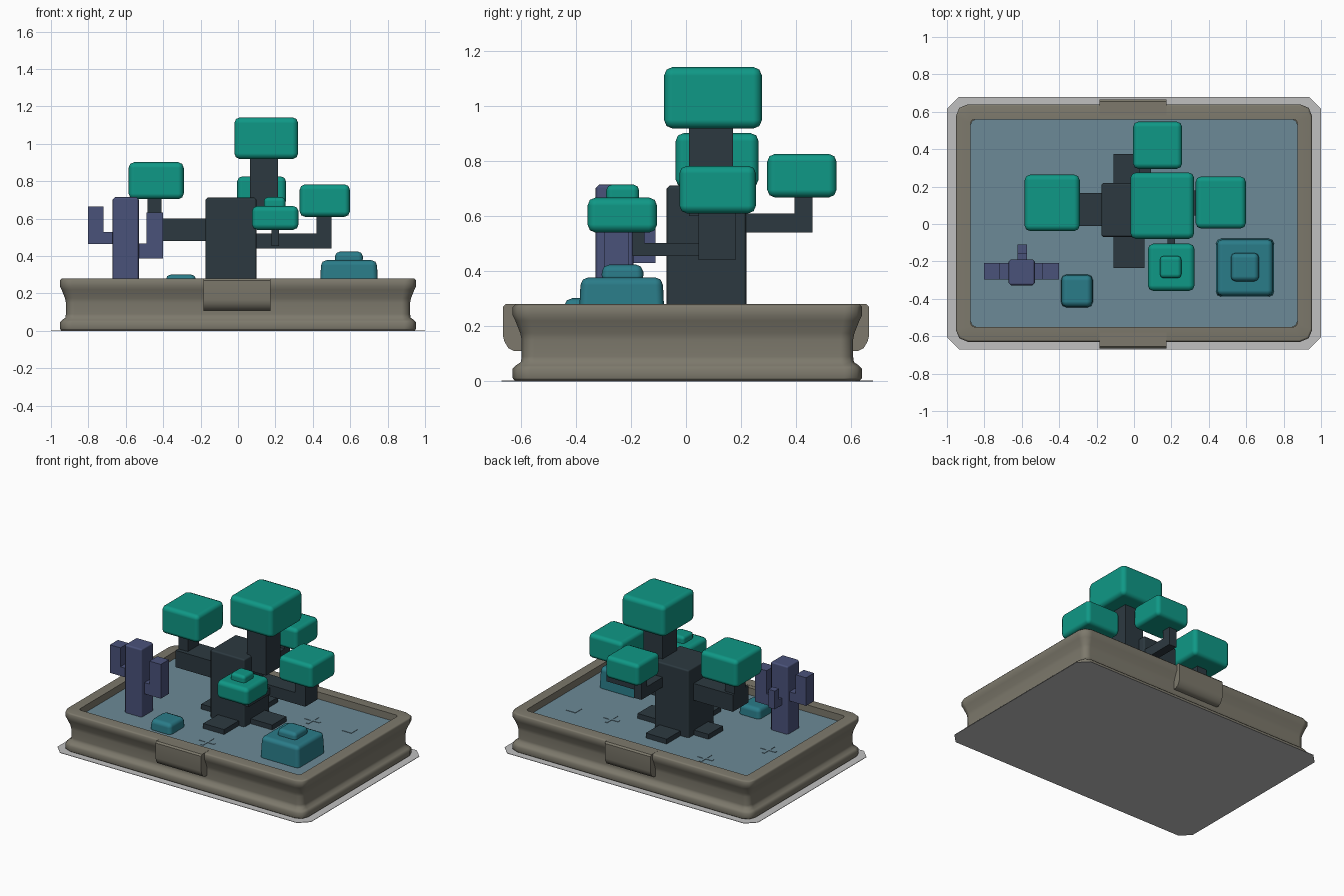
import bpy, bmesh
from math import radians, cos, sin
from mathutils import Vector

cube = bpy.data.objects.get("Cube")
if cube:
    bpy.data.objects.remove(cube, do_unlink=True)


def material(name, *rgb):
    """Flat material from 0-255 display values, stored as linear."""
    lin = [(c / 255 / 12.92) if c < 11 else ((c / 255 + 0.055) / 1.055) ** 2.4 for c in rgb]
    m = bpy.data.materials.new(name)
    m.use_nodes = True
    m.diffuse_color = (*lin, 1)
    bsdf = m.node_tree.nodes["Principled BSDF"]
    bsdf.inputs["Base Color"].default_value = (*lin, 1)
    bsdf.inputs["Roughness"].default_value = 0.9
    return m


STONE = material("tray_stone", 125, 121, 108)
SAND = material("blue_sand", 108, 138, 151)
BARK = material("dark_bark", 44, 57, 64)
LEAF = material("teal_leaf", 15, 152, 134)
CACTUS = material("violet_cactus", 74, 82, 122)
ROCK = material("teal_rock", 42, 124, 137)
SHADE = material("light_grey_base", 192, 192, 192)


def add_object(name, bm, mat):
    bmesh.ops.recalc_face_normals(bm, faces=bm.faces)
    me = bpy.data.meshes.new(name)
    bm.to_mesh(me)
    bm.free()
    me.materials.append(mat)
    ob = bpy.data.objects.new(name, me)
    bpy.context.collection.objects.link(ob)
    return ob


def box(name, mat, x, y, z, bevel=0, segments=2, taper=0):
    """Box from (min, max) ranges, optionally rounded and narrowed at the top."""
    bm = bmesh.new()
    bmesh.ops.create_cube(bm, size=1)
    lo = Vector((x[0], y[0], z[0]))
    hi = Vector((x[1], y[1], z[1]))
    for v in bm.verts:
        top = v.co.z > 0
        s = 1 - taper if top else 1
        v.co = (lo + hi) / 2 + Vector((v.co.x * s, v.co.y * s, v.co.z)) * (hi - lo)
    ob = add_object(name, bm, mat)
    if bevel:
        b = ob.modifiers.new("rounding", "BEVEL")
        b.width, b.segments, b.harden_normals = bevel, segments, True
        ob.data.polygons.foreach_set("use_smooth", [True] * len(ob.data.polygons))
    return ob


def outline(hx, hy, cut, steps):
    """Rectangle with rounded corners (steps=1 gives a chamfer)."""
    pts = []
    for i, (sx, sy) in enumerate([(1, 1), (-1, 1), (-1, -1), (1, -1)]):
        for k in range(steps + 1):
            a = radians(90 * (i + k / steps))
            pts.append((sx * (hx - cut) + cut * cos(a), sy * (hy - cut) + cut * sin(a)))
    return pts


def loft(name, mat, profile, hx, hy, cut, steps, smooth=True):
    """Stack of inset outlines, capped at both ends; profile is (inset, z)."""
    bm = bmesh.new()
    rings = []
    for inset, z in profile:
        pts = outline(hx - inset, hy - inset, max(cut - inset * 0.6, 0.02), steps)
        rings.append([bm.verts.new((px, py + 0.005, z)) for px, py in pts])
    for a, b in zip(rings, rings[1:]):
        for i in range(len(a)):
            j = (i + 1) % len(a)
            bm.faces.new((a[i], a[j], b[j], b[i]))
    bm.faces.new(rings[0])
    bm.faces.new(rings[-1])
    ob = add_object(name, bm, mat)
    if smooth:
        ob.data.polygons.foreach_set("use_smooth", [True] * len(ob.data.polygons))
        ob.data.set_sharp_from_angle(angle=radians(50))
        w = ob.modifiers.new("flat_weighting", "WEIGHTED_NORMAL")
        w.keep_sharp = True
    return ob


# Base sheet, tray and sand bed
loft("base_sheet", SHADE, [(0, 0), (0, 0.003)], 1.0, 0.675, 0.065, 1, False)
loft("tray", STONE,
     [(0.008, 0.003), (0, 0.012), (0, 0.045), (0.012, 0.058), (0.03, 0.07), (0.033, 0.09),
      (0.033, 0.15), (0.028, 0.175), (0.01, 0.22), (0, 0.24), (0, 0.27), (0.01, 0.28),
      (0.08, 0.28), (0.08, 0.22)], 0.953, 0.635, 0.065, 2)
SAND_Z = 0.23
loft("sand_bed", SAND, [(0, 0.215), (0, SAND_Z)], 0.874, 0.556, 0.03, 2, False)

# Clasps on the front and back of the tray, chamfered along the lower outer edge
for name, s in (("front_clasp", -1), ("back_clasp", 1)):
    bm = bmesh.new()
    prof = [(0.58, 0.11), (0.625, 0.11), (0.645, 0.12), (0.66, 0.145),
            (0.665, 0.165), (0.665, 0.27), (0.655, 0.281), (0.58, 0.281)]
    face = bm.faces.new([bm.verts.new((-0.185, s * y, z)) for y, z in prof])
    ext = bmesh.ops.extrude_face_region(bm, geom=[face])
    moved = [g for g in ext["geom"] if isinstance(g, bmesh.types.BMVert)]
    bmesh.ops.translate(bm, verts=moved, vec=(0.36, 0, 0))
    clasp = add_object(name, bm, STONE)
    clasp.data.polygons.foreach_set("use_smooth", [True] * len(clasp.data.polygons))
    clasp.data.set_sharp_from_angle(angle=radians(40))

# Raised marks on the sand
MARK = (SAND_Z - 0.002, SAND_Z + 0.003)
box("square_mark", SAND, (0.645, 0.72), (0.25, 0.325), MARK)
for i, (x, y) in enumerate([(0.4, 0.27), (0.03, -0.39), (-0.44, 0.41), (-0.7, 0.07)]):
    box(f"cross_mark_{i}_a", SAND, (x - 0.06, x + 0.06), (y - 0.01, y + 0.01), MARK)
    box(f"cross_mark_{i}_b", SAND, (x - 0.01, x + 0.01), (y - 0.06, y + 0.06), MARK)

# Tree trunk, upper stem and roots
box("trunk", BARK, (-0.175, 0.1), (-0.07, 0.22), (0.22, 0.712), 0.012, 1)
box("upper_stem", BARK, (0.065, 0.215), (0.01, 0.17), (0.6, 0.94))
ROOT = (0.22, 0.265)
box("long_roots", BARK, (-0.11, 0.055), (-0.235, 0.375), ROOT)
box("cross_roots", BARK, (-0.29, 0.27), (0.0, 0.16), ROOT)

# Branches: a horizontal run and an upright end
box("left_branch", BARK, (-0.485, -0.17), (-0.01, 0.165), (0.48, 0.6))
box("left_upright", BARK, (-0.485, -0.41), (0.02, 0.145), (0.58, 0.72))
box("right_branch", BARK, (0.09, 0.5), (0.045, 0.18), (0.44, 0.52))
box("right_upright", BARK, (0.42, 0.5), (0.045, 0.18), (0.5, 0.63))
box("front_branch", BARK, (0.18, 0.22), (-0.195, 0.05), (0.455, 0.503))
box("front_upright", BARK, (0.18, 0.22), (-0.195, -0.15), (0.49, 0.56))
box("back_branch", BARK, (0.03, 0.09), (0.2, 0.46), (0.54, 0.61))
box("back_upright", BARK, (0.03, 0.09), (0.395, 0.46), (0.6, 0.69))

# Foliage blocks
box("top_foliage", LEAF, (-0.02, 0.322), (-0.08, 0.276), (0.918, 1.142), 0.032)
box("left_foliage", LEAF, (-0.585, -0.29), (-0.038, 0.264), (0.704, 0.902), 0.03)
box("right_foliage", LEAF, (0.33, 0.598), (-0.024, 0.254), (0.61, 0.783), 0.028)
box("back_foliage", LEAF, (-0.005, 0.257), (0.295, 0.547), (0.668, 0.826), 0.028)
box("front_foliage", LEAF, (0.074, 0.324), (-0.358, -0.105), (0.54, 0.668), 0.03)
box("front_foliage_cap", LEAF, (0.138, 0.254), (-0.29, -0.17), (0.65, 0.715), 0.022)

# Cactus with three arms
box("cactus_body", CACTUS, (-0.67, -0.53), (-0.328, -0.19), (0.22, 0.715), 0.012, 1)
ARM_Y = (-0.298, -0.208)
box("cactus_outer_arm", CACTUS, (-0.802, -0.66), ARM_Y, (0.465, 0.53))
box("cactus_outer_tip", CACTUS, (-0.802, -0.72), ARM_Y, (0.465, 0.665))
box("cactus_inner_arm", CACTUS, (-0.54, -0.4), ARM_Y, (0.388, 0.468))
box("cactus_inner_tip", CACTUS, (-0.49, -0.4), ARM_Y, (0.388, 0.632))
box("cactus_back_arm", CACTUS, (-0.623, -0.573), (-0.2, -0.11), (0.43, 0.48))
box("cactus_back_tip", CACTUS, (-0.623, -0.573), (-0.158, -0.11), (0.43, 0.56))

# Rocks
box("large_rock", ROCK, (0.437, 0.75), (-0.39, -0.077), (0.21, 0.378), 0.028, 2, 0.05)
box("large_rock_cap", ROCK, (0.516, 0.67), (-0.308, -0.153), (0.36, 0.424), 0.025, 2, 0.05)
box("small_rock", ROCK, (-0.392, -0.218), (-0.448, -0.268), (0.21, 0.302), 0.028, 2, 0.08)
